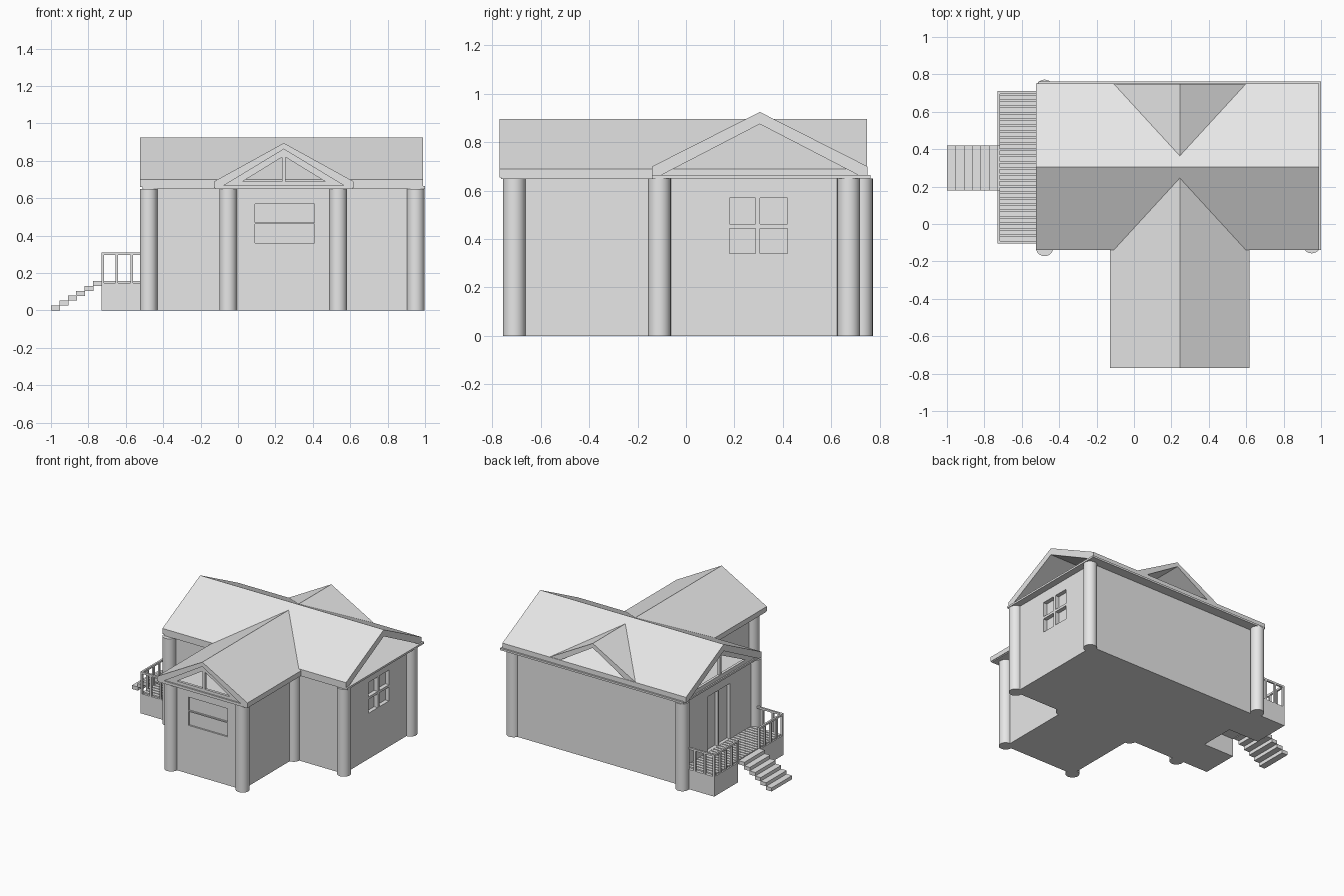
import bpy, bmesh, math
from mathutils import Vector

if "Cube" in bpy.data.objects:
    bpy.data.objects.remove(bpy.data.objects["Cube"])

plaster = bpy.data.materials.new("light_grey")
plaster.use_nodes = True
GREY = (0.8, 0.8, 0.8, 1)
plaster.diffuse_color = GREY
plaster.node_tree.nodes["Principled BSDF"].inputs["Base Color"].default_value = GREY


def finish(name, bm):
    bmesh.ops.recalc_face_normals(bm, faces=bm.faces)
    mesh = bpy.data.meshes.new(name)
    bm.to_mesh(mesh)
    bm.free()
    mesh.materials.append(plaster)
    obj = bpy.data.objects.new(name, mesh)
    bpy.context.collection.objects.link(obj)
    return obj


def add_box(bm, x, y, z):
    """Box between (low, high) ranges."""
    verts = bmesh.ops.create_cube(bm, size=1)["verts"]
    for v in verts:
        v.co = Vector([(r[0] + r[1]) / 2 + c * (r[1] - r[0])
                       for r, c in zip((x, y, z), v.co)])


def boxes(name, ranges):
    bm = bmesh.new()
    for r in ranges:
        add_box(bm, *r)
    return finish(name, bm)


def prism(name, outlines, place, low, high):
    """Extrude 2D outlines; place(u, v, depth) gives the 3D point."""
    bm = bmesh.new()
    for outline in outlines:
        face = bm.faces.new([bm.verts.new(place(u, v, low)) for u, v in outline])
        ext = bmesh.ops.extrude_face_region(bm, geom=[face])["geom"]
        shift = Vector(place(0, 0, high)) - Vector(place(0, 0, low))
        bmesh.ops.translate(bm, vec=shift,
                            verts=[g for g in ext if isinstance(g, bmesh.types.BMVert)])
    return finish(name, bm)


def along_x(u, v, d):
    return (d, u, v)


def along_y(u, v, d):
    return (u, d, v)


def along_z(u, v, d):
    return (u, v, d)


def chevron(mid, half, foot, eave, apex, inner):
    """Gable roof cross-section with vertical eaves."""
    lip = half - 0.03
    return [(mid - half, foot), (mid - half, eave), (mid, apex), (mid + half, eave),
            (mid + half, foot), (mid + lip, foot), (mid, inner), (mid - lip, foot)]


def truss(name, mid, half, foot, apex, place, low, high):
    """Triangular frame: two rafters, a tie beam and a king post."""
    beam, inset = 0.03, 0.125
    top = apex - 0.04
    outlines = [
        [(mid - half, foot), (mid, apex), (mid, top), (mid - half + inset, foot + beam),
         (mid - half + inset, foot)],
        [(mid + half, foot), (mid, apex), (mid, top), (mid + half - inset, foot + beam),
         (mid + half - inset, foot)],
        [(mid - half + inset, foot), (mid + half - inset, foot),
         (mid + half - inset, foot + beam), (mid - half + inset, foot + beam)],
        [(mid - 0.01, foot + beam), (mid + 0.01, foot + beam),
         (mid + 0.01, top + 0.01), (mid - 0.01, top + 0.01)]]
    return prism(name, outlines, place, low, high)


# Walls: main block with a wing toward the front
L, R, F, B = -0.48, 0.95, -0.11, 0.69
WL, WR, WF = -0.053, 0.535, -0.71
walls = prism("walls", [[(L, F), (WL, F), (WL, WF), (WR, WF), (WR, F),
                         (R, F), (R, B), (L, B)]], along_z, 0, 0.65)

# Window and door recesses
cuts = [((R - 0.03, 1.1), y, z) for y in ((0.18, 0.288), (0.306, 0.42))
        for z in ((0.34, 0.443), (0.461, 0.57))]
cuts += [((0.09, 0.41), (-0.8, WF + 0.012), z) for z in ((0.36, 0.462), (0.47, 0.57))]
cuts += [((-0.6, L + 0.025), y, (0.158, 0.57)) for y in ((0.17, 0.295), (0.31, 0.435))]
cutter = boxes("opening_cutter", cuts)
cutter.hide_render = True
mod = walls.modifiers.new("openings", "BOOLEAN")
mod.operation, mod.solver, mod.object = "DIFFERENCE", "EXACT", cutter
bpy.context.view_layer.objects.active = walls
bpy.ops.object.modifier_apply(modifier=mod.name)
bpy.data.objects.remove(cutter)

# Round columns at every corner
corners = [(-0.478, -0.125), (-0.478, 0.725), (R, F), (R, 0.672),
           (WL, WF), (WR, WF), (WL, F), (WR, F)]
for x, y in corners:
    bpy.ops.mesh.primitive_cylinder_add(vertices=24, radius=0.047, depth=0.65,
                                        location=(x, y, 0.325))
    column = bpy.context.object
    column.name = "corner_column"
    column.data.materials.append(plaster)
    bpy.ops.object.shade_smooth_by_angle(angle=math.radians(35))

# Ceiling slabs and crossing roofs
boxes("main_ceiling", [((-0.51, 1.0), (-0.14, 0.763), (0.65, 0.664))])
boxes("wing_ceiling", [((-0.122, 0.612), (-0.765, -0.1), (0.648, 0.668))])
prism("main_roof", [chevron(0.305, 0.445, 0.66, 0.70, 0.925, 0.875)],
      along_x, -0.525, 0.988)
prism("cross_roof", [chevron(0.245, 0.372, 0.655, 0.69, 0.895, 0.862)],
      along_y, -0.77, 0.748)
truss("wing_truss", 0.245, 0.345, 0.66, 0.865, along_y, -0.755, -0.735)
truss("porch_truss", 0.305, 0.415, 0.662, 0.877, along_x, -0.50, -0.48)

# Porch deck: two plinths, a floor and boards
DX, DY0, DY1 = -0.73, -0.105, 0.71
boxes("deck_base", [((DX, L), (DY0, 0.17), (0, 0.14)),
                    ((DX, L), (0.43, DY1), (0, 0.14)),
                    ((DX, L), (DY0, DY1), (0.135, 0.147))])
count = 24
pitch = (DY1 - DY0 - 0.03) / count
boxes("deck_boards", [((DX + 0.01, L), (DY0 + 0.015 + i * pitch, DY0 + 0.007 + (i + 1) * pitch),
                       (0.147, 0.157)) for i in range(count)])

# Railings: two returns and two front sections beside the steps
S = 0.014
rails, posts = [], []
for y in (DY0, DY1 - S):
    rails.append(((DX, -0.52), (y, y + S), (0.296, 0.31)))
    posts += [((x, x + S), (y, y + S), (0.14, 0.3)) for x in (DX, -0.655, -0.575)]
for a, b in ((DY0, 0.18), (0.42, DY1)):
    rails.append(((DX, DX + S), (a, b), (0.296, 0.31)))
    posts += [((DX, DX + S), (a + (b - a - S) * i / 4, a + (b - a - S) * i / 4 + S),
               (0.14, 0.3)) for i in range(5)]
boxes("porch_handrails", rails)
boxes("porch_balusters", posts)

# Steps up to the porch
run, rise = 0.045, 0.026
boxes("porch_steps", [((-1 + i * run, -1 + (i + 1) * run + 0.003), (0.18, 0.42),
                       (i * rise, (i + 1) * rise + 0.001)) for i in range(6)])
